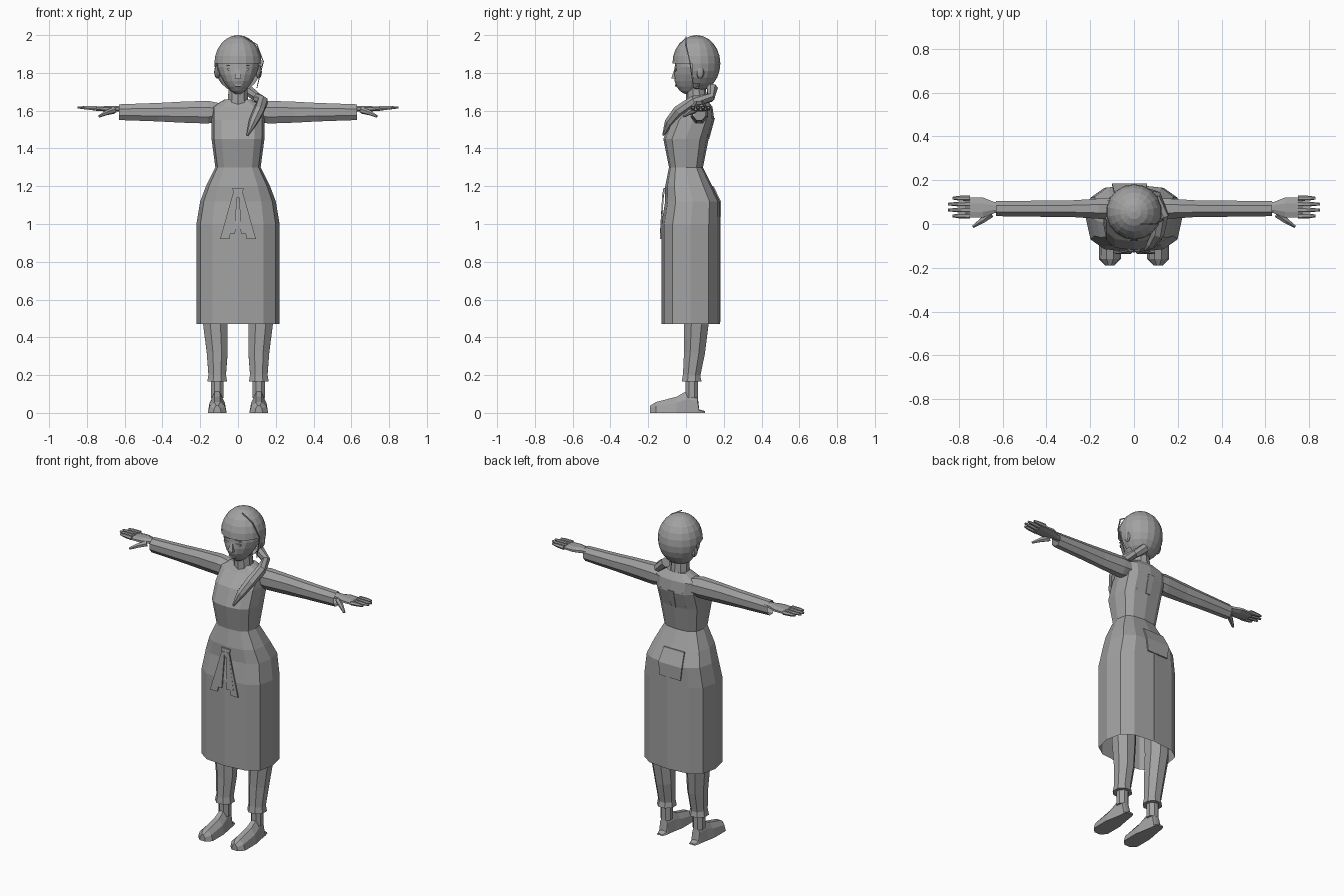
import bpy, bmesh
from math import sin, cos, pi, copysign
from mathutils import Vector, Matrix

if "Cube" in bpy.data.objects:
    bpy.data.objects.remove(bpy.data.objects["Cube"], do_unlink=True)

grey = bpy.data.materials.new("plain grey")
grey.use_nodes = True
tone = (.36, .36, .36, 1)
grey.diffuse_color = tone
grey.node_tree.nodes["Principled BSDF"].inputs["Base Color"].default_value = tone


def finish(name, bm):
    bmesh.ops.recalc_face_normals(bm, faces=bm.faces)
    mesh = bpy.data.meshes.new(name)
    bm.to_mesh(mesh)
    bm.free()
    mesh.materials.append(grey)
    bpy.context.collection.objects.link(bpy.data.objects.new(name, mesh))


def circle(sides, turn=.5, power=1):
    """Unit outline; a power below one squares it off."""
    angles = [2 * pi * (i + turn) / sides for i in range(sides)]
    return [(copysign(abs(cos(a)) ** power, cos(a)),
             copysign(abs(sin(a)) ** power, sin(a))) for a in angles]


def loft(name, rings, first_cap=True, last_cap=True):
    """Skin a list of equally long point rings."""
    bm = bmesh.new()
    rows = [[bm.verts.new(point) for point in ring] for ring in rings]
    for low, high in zip(rows, rows[1:]):
        for i in range(len(low)):
            bm.faces.new((low[i - 1], low[i], high[i], high[i - 1]))
    if first_cap:
        bm.faces.new(rows[0])
    if last_cap:
        bm.faces.new(rows[-1])
    finish(name, bm)


def tube(name, path, sides=6):
    """Tapered tube through (point, radius) pairs, listed from the bottom up."""
    points = [Vector(point) for point, radius in path]
    last = len(points) - 1
    rings = []
    for i, (point, radius) in enumerate(path):
        along = points[min(i + 1, last)] - points[max(i - 1, 0)]
        turn = Vector((0, 0, 1)).rotation_difference(along)
        rings.append([points[i] + turn @ Vector((u, v, 0)) * radius
                      for u, v in circle(sides)])
    loft(name, rings)


def ribbon(name, top, bottom, top_width, bottom_width, depth=.008):
    """Thin tapered plate hanging from one centre point to another."""
    corners = []
    for (x, y, z), width in ((top, top_width), (bottom, -bottom_width)):
        corners += [(x - width / 2, y, z), (x + width / 2, y, z)]
    loft(name, [corners, [(x, y + depth, z) for x, y, z in corners]])


def sphere(sides, centre, radii):
    bm = bmesh.new()
    place = Matrix.Translation(centre) @ Matrix.Diagonal((*radii, 1))
    bmesh.ops.create_uvsphere(bm, u_segments=sides, v_segments=12, radius=1, matrix=place)
    return bm


# Dress: one squared outline follows the figure, open at the hem
dress = [(.47, .22, -.13, .18), (1, .22, -.13, .18), (1.12, .2, -.11, .18),
         (1.2, .17, -.11, .14), (1.3, .12, -.09, .09), (1.45, .14, -.12, .12),
         (1.55, .14, -.08, .15), (1.62, .14, -.01, .14), (1.66, .07, .02, .11)]
rings = []
for z, width, front, back in dress:
    middle, reach = (back + front) / 2, (back - front) / 2
    rings.append([(width * u, middle + reach * v, z) for u, v in circle(12, 0, .7)])
loft("skirt", rings[:5], False, False)
loft("bodice", rings[4:], False, True)

# Back pleats, folded flap and centre seam
for x in (-.06, 0, .06):
    y = .145 - abs(x) / 5
    ribbon("back_pleat", (x, y, 1.56), (x, y - .03, 1.45), .04, .03)
ribbon("back_flap_upper", (-.02, .138, 1.2), (-.02, .177, 1.12), .14, .16)
ribbon("back_flap_lower", (-.02, .177, 1.12), (-.02, .177, 1.04), .16, .14)
ribbon("back_seam", (0, .178, 1.04), (0, .178, .48), .006, .006, .004)

# Front bow
ribbon("bow_knot", (0, -.12, 1.19), (0, -.125, 1.14), .06, .04)

# Neck and head: the lower half narrows forward into the chin
tube("neck", [((0, .06, 1.6), .06), ((0, .05, 1.75), .05)], 10)
centre = Vector((0, .045, 1.83))
bm = sphere(16, centre, (.11, .105, .145))
for v in bm.verts:
    drop = max(0, centre.z - v.co.z)
    v.co.x *= 1 - 2.4 * drop
    v.co.y -= drop / 5
finish("head", bm)
tube("nose", [((0, -.06, 1.77), .025), ((0, -.055, 1.83), .004)], 4)
ribbon("mouth", (0, -.057, 1.738), (0, -.057, 1.728), .05, .03)

# Hair cap cut to a straight fringe in front of the ears
centre = Vector((0, .055, 1.85))
bm = sphere(18, centre, (.127, .127, .15))
cut = []
for face in bm.faces:
    offset = face.calc_center_median() - centre
    if offset.z < 0 and offset.y < 0:
        cut.append(face)
bmesh.ops.delete(bm, geom=cut, context='FACES')
finish("hair_cap", bm)

# Ponytail over the left shoulder and one loose strand
tube("ponytail", [((.05, -.12, 1.47), .006), ((.08, -.09, 1.54), .024), ((.11, -.04, 1.6), .03),
                  ((.13, .04, 1.65), .03), ((.1, .13, 1.67), .025), ((.04, .14, 1.72), .03)], 7)
tube("loose_strand", [((.1, .04, 1.72), .003), ((.134, .02, 1.86), .004),
                      ((.1, 0, 1.95), .004), ((.03, 0, 1.99), .004)], 4)

# Profiles shared by both sides of the body
sleeve = [(.09, .05, .05), (.16, .05, .065), (.3, .04, .06), (.42, .04, .053), (.63, .037, .045)]
hand = [(.57, .024, .017), (.64, .028, .017), (.69, .05, .016), (.77, .05, .01)]
shoe = [(-.19, .02, .04), (-.16, .05, .06), (-.05, .05, .09), (0, .04, .12),
        (.06, .03, .11), (.07, .03, .02), (.1, .02, .01)]
arch = [(cos(pi * i / 5), sin(pi * i / 5)) for i in range(6)]


def arm(name, side, profile, y, z, open_end):
    """Flattened eight-sided arm section running outward."""
    rings = [[(side * x, y + depth * u, z + height * v) for u, v in circle(8)]
             for x, depth, height in profile]
    loft(name, rings, True, not open_end)


for side, word in ((1, "left"), (-1, "right")):
    # Ear, eye and brow
    finish(word + "_ear", sphere(8, (side * .11, .075, 1.805), (.016, .022, .035)))
    x = side * .04
    ribbon(word + "_eye", (x, -.058, 1.822), (x, -.058, 1.81), .036, .024)
    ribbon(word + "_brow", (x, -.058, 1.842), (x, -.058, 1.837), .04, .04)

    # Sleeve with an open cuff, hand, fingers and thumb
    arm(word + "_sleeve", side, sleeve, .07, 1.592, True)
    arm(word + "_hand", side, hand, .075, 1.61, False)
    for i in range(4):
        y = .037 + .027 * i
        tip = .85 if i in (1, 2) else .83
        tube(f"{word}_finger", [((side * .75, y, 1.613), .013), ((side * .8, y, 1.615), .011),
                                ((side * tip, y, 1.617), .006)])
    tube(word + "_thumb", [((side * .655, .045, 1.602), .018), ((side * .695, .015, 1.59), .014),
                           ((side * .735, -.012, 1.57), .007)])

    # Trouser leg with a flared cuff, ankle and shoe
    x = side * .11
    tube(word + "_trouser_leg", [((x, .03, .165), .057), ((x, .03, .2), .05), ((x, .045, .32), .06),
                                 ((side * .12, .055, .47), .07), ((side * .12, .05, .8), .075)], 8)
    tube(word + "_ankle", [((x, .03, .08), .036), ((x, .03, .2), .036)], 8)
    loft(word + "_shoe", [[(x + width * u, y, height * v) for u, v in arch]
                          for y, width, height in shoe])

    # Hanging bow tails
    for x, z in ((.04, .95), (.07, .92)):
        ribbon(word + "_bow_tail", (side * .015, -.125, 1.17), (side * x, -.138, z), .02, .05)
